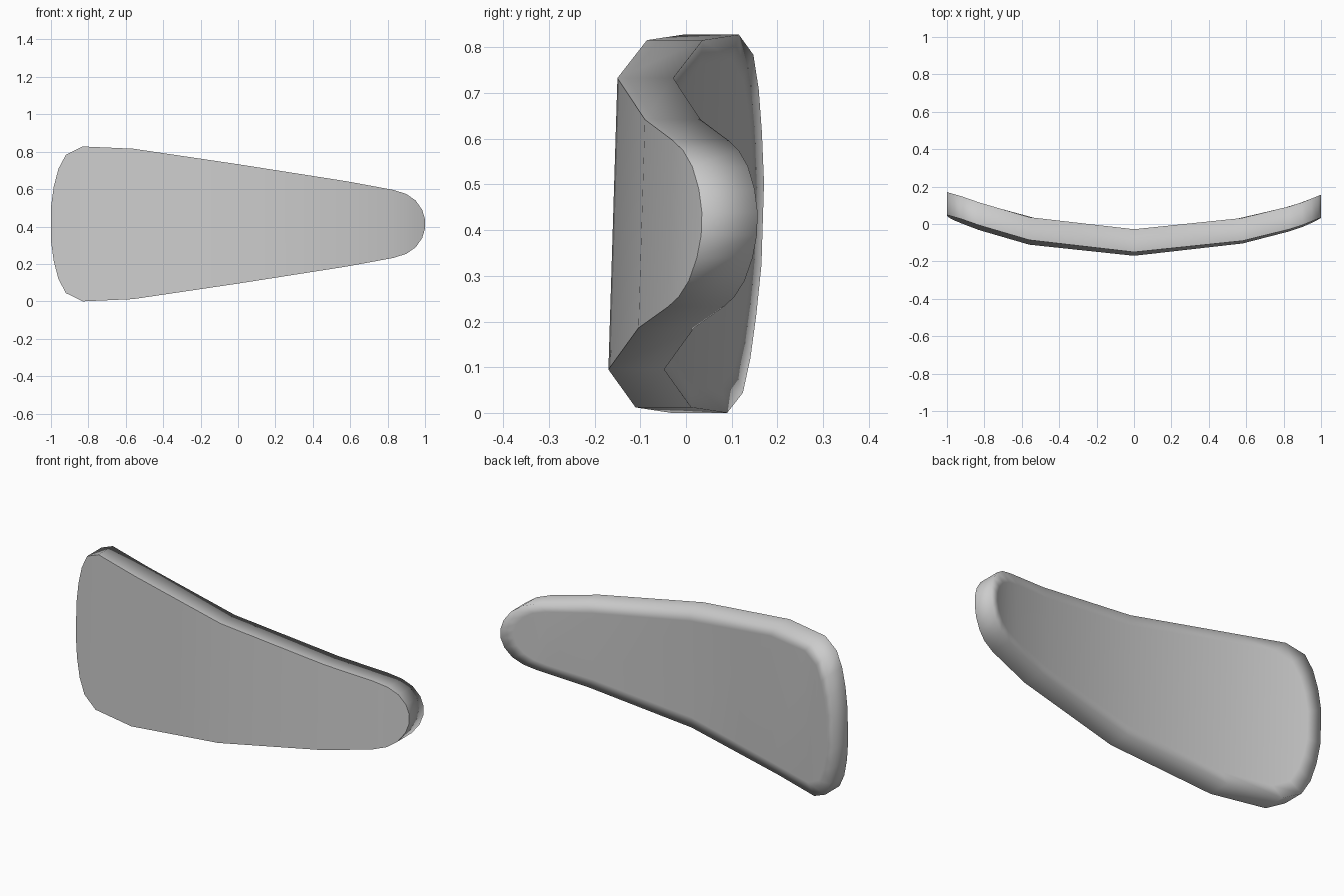
import bpy, bmesh

if "Cube" in bpy.data.objects:
    bpy.data.objects.remove(bpy.data.objects["Cube"])

# stations along the plate: x, half height, depth of the front surface
STATIONS = [(-1.0, .09, .046), (-.985, .20, .038), (-.96, .295, .028), (-.92, .37, .014),
            (-.83, .414, -.019), (-.56, .402, -.098), (0, .319, -.16), (.58, .228, -.097),
            (.83, .182, -.034), (.90, .160, -.011), (.95, .125, .010),
            (.985, .075, .026), (1.0, .025, .034)]
MID_Z, THICK, TILT = .414, .122, .031


def depth(x):
    for (x0, _, y0), (x1, _, y1) in zip(STATIONS, STATIONS[1:]):
        if x <= x1:
            return y0 + (y1 - y0) * (x - x0) / (x1 - x0)
    return STATIONS[-1][2]


bm = bmesh.new()


def ring(offset, inset):
    """Lower and upper rows of points for one outline."""
    rows = []
    for side in (-1, 1):
        row = []
        for x, h, _ in STATIONS:
            if inset:
                x, h = x * .94, max(h * .8, h - .055)
            z = side * h
            row.append(bm.verts.new((x, depth(x) + offset + TILT * z, MID_Z + z)))
        rows.append(row)
    return rows


def fill(rows, flip):
    """Vertical strips between lower and upper rows."""
    lo, hi = rows
    for i in range(len(lo) - 1):
        f = [lo[i], lo[i + 1], hi[i + 1], hi[i]]
        bm.faces.new(f[::-1] if flip else f)


def bridge(a, b):
    """Band between two closed outlines."""
    a, b = a[0] + a[1][::-1], b[0] + b[1][::-1]
    for i in range(len(a)):
        j = (i + 1) % len(a)
        bm.faces.new((a[i], b[i], b[j], a[j]))


# front face, side wall, back border and back face
front = ring(0, False)
back = ring(THICK, False)
inner = ring(THICK, True)
fill(front, False)
bridge(front, back)
bridge(back, inner)
fill(inner, True)
bmesh.ops.recalc_face_normals(bm, faces=bm.faces)

# smooth everywhere, crisp only along the front outline
for f in bm.faces:
    f.smooth = True
front_loop = front[0] + front[1][::-1]
for a, b in zip(front_loop, front_loop[1:] + front_loop[:1]):
    bm.edges.get((a, b)).smooth = False

mesh = bpy.data.meshes.new("curved_plate")
bm.to_mesh(mesh)
bm.free()
plate = bpy.data.objects.new("curved_plate", mesh)
bpy.context.collection.objects.link(plate)
